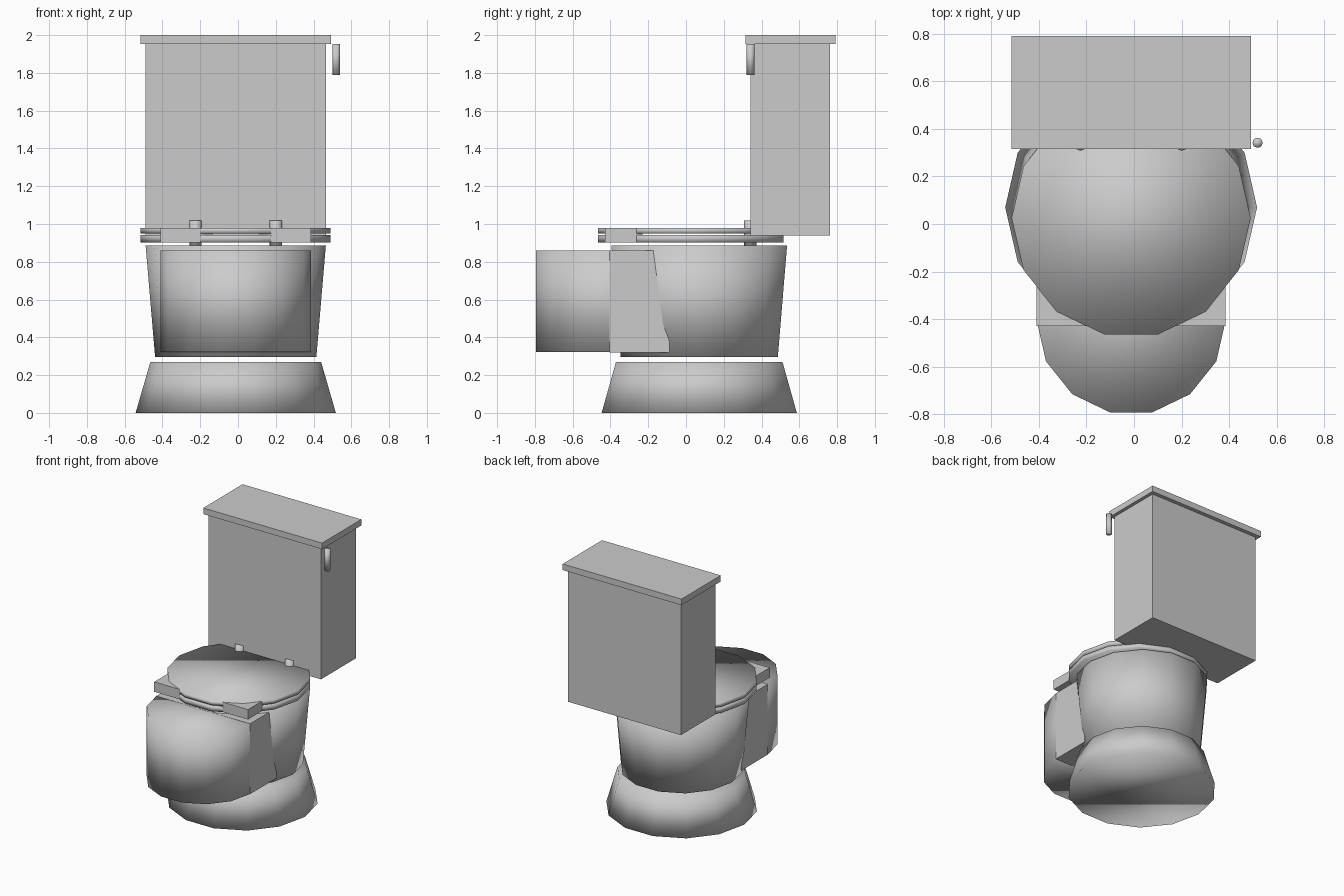
import bpy, math

if "Cube" in bpy.data.objects:
    bpy.data.objects.remove(bpy.data.objects["Cube"])

CX = -0.012  # shared centre line of everything but the flush handle


def drum(name, x, y, z0, z1, r0, r1, sides=14):
    """Smooth-shaded cylinder or cone frustum with corners on the x axis."""
    bpy.ops.mesh.primitive_cone_add(
        vertices=sides, radius1=r0, radius2=r1, depth=z1 - z0,
        location=(x, y, (z0 + z1) / 2), rotation=(0, 0, math.pi / 2))
    ob = bpy.context.object
    ob.name = name
    bpy.ops.object.shade_smooth()
    return ob


def block(name, half_width, y0, y1, z0, z1):
    """Flat-shaded box centred on the centre line."""
    bpy.ops.mesh.primitive_cube_add(
        size=1, location=(CX, (y0 + y1) / 2, (z0 + z1) / 2))
    ob = bpy.context.object
    ob.name = name
    ob.scale = (2 * half_width, y1 - y0, z1 - z0)
    bpy.ops.object.transform_apply(location=False, rotation=False, scale=True)
    return ob


# pedestal and bowl
drum("pedestal", CX, 0.07, 0.0, 0.27, 0.53, 0.452)
drum("bowl", CX, 0.07, 0.297, 0.885, 0.427, 0.477)

# rounded front of the bowl and the block joining it
drum("bowl_front", CX, -0.405, 0.322, 0.86, 0.398, 0.398)
block("bowl_bridge", 0.398, -0.405, -0.087, 0.321, 0.861)

# seat, lid and the squared piece at their front
drum("seat", CX, 0.025, 0.903, 0.942, 0.503, 0.503)
drum("seat_lid", CX, 0.025, 0.95, 0.98, 0.503, 0.503)
block("seat_front", 0.398, -0.43, -0.23, 0.903, 0.979)

# hinges
for side, sx in (("left", -1), ("right", 1)):
    drum(f"hinge_{side}", CX + sx * 0.213, 0.341, 0.885, 1.018, 0.033, 0.033, 8)

# tank, tank lid and flush handle
block("tank", 0.478, 0.341, 0.762, 0.938, 1.955)
block("tank_lid", 0.504, 0.316, 0.792, 1.953, 2.0)
drum("flush_handle", 0.52, 0.342, 1.79, 1.953, 0.021, 0.021, 12)
